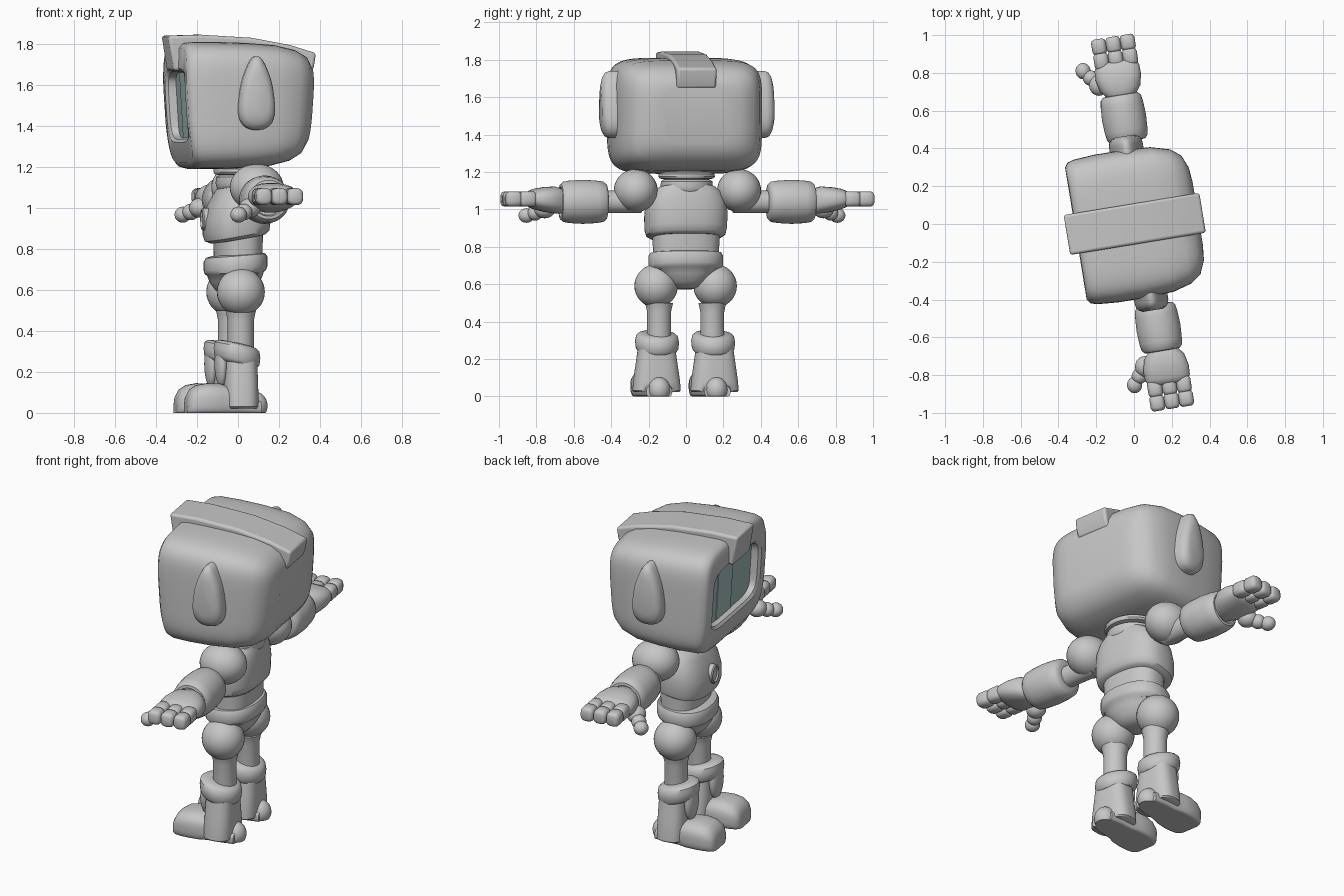
import bpy, bmesh
from math import sin, cos, pi, radians, copysign
from mathutils import Matrix, Vector

if "Cube" in bpy.data.objects:
    bpy.data.objects.remove(bpy.data.objects["Cube"])

TURN = radians(9.3)  # the whole figure is turned slightly


def material(name, rgb):
    m = bpy.data.materials.new(name)
    m.use_nodes = True
    m.diffuse_color = (*rgb, 1)
    m.node_tree.nodes["Principled BSDF"].inputs["Base Color"].default_value = (*rgb, 1)
    return m


GREY = material("light grey", (.57, .57, .57))
TEAL = material("screen teal", (.34, .50, .49))
PALE = material("pale teal", (.38, .54, .53))


def finish(bm, name, mat=GREY, bevel=0):
    bmesh.ops.recalc_face_normals(bm, faces=bm.faces)
    mesh = bpy.data.meshes.new(name)
    bm.to_mesh(mesh)
    bm.free()
    mesh.materials.append(mat)
    ob = bpy.data.objects.new(name, mesh)
    bpy.context.collection.objects.link(ob)
    ob.rotation_euler.z = TURN
    if bevel:
        mod = ob.modifiers.new("Bevel", "BEVEL")
        mod.width, mod.segments = bevel, 3
    bpy.ops.object.select_all(action="DESELECT")
    ob.select_set(True)
    bpy.context.view_layer.objects.active = ob
    bpy.ops.object.shade_smooth_by_angle(angle=radians(40))
    return ob


def loft(name, axis, sections, n=2.0, taper=0, shear=0, tuck=0, count=40):
    """Superellipse rings (position, centre a, centre b, half a, half b) along an axis."""
    bm = bmesh.new()
    rings = []
    for p, ca, cb, ha, hb in sections:
        ring = []
        for i in range(count):
            t = 2 * pi * (i + .5) / count
            c, s = cos(t), sin(t)
            a = ca + ha * copysign(abs(c) ** (2 / n), c) * (1 - taper * s)
            b = cb + hb * copysign(abs(s) ** (2 / n), s)
            x, y, z = {"x": (p, a, b), "y": (a, p, b), "z": (a, b, p)}[axis]
            z += shear * x
            x *= 1 - tuck * (z - 1.65) ** 2
            ring.append(bm.verts.new((x, y, max(z, 0))))
        rings.append(ring)
    for r, q in zip(rings, rings[1:]):
        for i in range(count):
            j = (i + 1) % count
            bm.faces.new((r[i], r[j], q[j], q[i]))
    bm.faces.new(rings[0])
    bm.faces.new(rings[-1])
    return finish(bm, name)


def ball(name, centre, scale):
    bm = bmesh.new()
    place = Matrix.Translation(centre) @ Matrix.Diagonal((*scale, 1))
    bmesh.ops.create_uvsphere(bm, u_segments=32, v_segments=18, radius=1, matrix=place)
    for v in bm.verts:
        v.co.z = max(v.co.z, 0)
    return finish(bm, name)


def plate(name, centre, size, mat):
    bm = bmesh.new()
    bmesh.ops.create_cube(bm, size=1, matrix=Matrix.Translation(centre) @ Matrix.Diagonal((*size, 1)))
    for v in bm.verts:
        v.co.x -= .06 * (v.co.z - 1.5)
    return finish(bm, name, mat)


# Head: rounded box with a recessed face opening, tucked in towards the chin
head = [(.342, .18, .15), (.335, .25, .19), (.305, .32, .24), (.25, .36, .272), (.15, .388, .295),
        (0, .396, .306), (-.15, .396, .31), (-.26, .388, .31), (-.295, .378, .302), (-.312, .355, .28),
        (-.312, .30, .18), (-.298, .285, .165), (-.25, .28, .16)]
loft("head", "x", [(x, 0, 1.5, hy, hz) for x, hy, hz in head], n=5.5, tuck=.7, count=72)

# Screen and its paler band
plate("screen", (-.251, 0, 1.5), (.008, .55, .32), TEAL)
plate("screen_band", (-.256, .05, 1.5), (.004, .18, .32), PALE)

# Crest strip running over the top of the head
bm = bmesh.new()
outline = [(-.335, 1.67), (-.362, 1.84), (-.2, 1.845), (.05, 1.83), (.24, 1.795), (.37, 1.755),
           (.36, 1.69), (.343, 1.645), (.25, 1.645), (.2, 1.7), (-.25, 1.7), (-.27, 1.67)]
base = bm.faces.new([bm.verts.new((x, -.107, z)) for x, z in outline])
side = bmesh.ops.extrude_face_region(bm, geom=[base])["geom"]
bmesh.ops.translate(bm, vec=Vector((0, .214, 0)),
                    verts=[v for v in side if isinstance(v, bmesh.types.BMVert)])
finish(bm, "head_crest", bevel=.014)

# Neck rings, chest, badge ring, waist and pelvis
neck = [(1.08, .12), (1.10, .135), (1.12, .14), (1.15, .138), (1.16, .12), (1.165, .145),
        (1.175, .152), (1.19, .15), (1.20, .12), (1.24, .12)]
loft("neck", "z", [(z, .02, 0, r * .92, r) for z, r in neck])
chest = [(.85, 0, .13, .19), (.865, -.005, .152, .212), (.90, -.008, .16, .22), (.97, -.006, .16, .222),
         (1.03, 0, .147, .217), (1.08, .01, .13, .19), (1.11, .015, .115, .155), (1.12, .02, .08, .1)]
loft("chest", "z", [(z, cx, 0, hx, hy) for z, cx, hx, hy in chest], n=2.6, shear=.18)
badge = [(-.13, .055), (-.174, .055), (-.18, .049), (-.18, .043), (-.172, .037)]
loft("chest_ring", "x", [(x, 0, .945, r * .85, r) for x, r in badge])
loft("waist", "z", [(.68, 0, 0, .112, .175), (.88, 0, 0, .117, .18)], n=2.5)
pelvis = [(.575, .04, .04), (.585, .075, .085), (.61, .1, .12), (.65, .125, .155), (.68, .135, .182),
          (.688, .146, .195), (.705, .152, .2), (.75, .152, .2), (.768, .142, .19), (.775, .11, .16)]
loft("pelvis", "z", [(z, -.012, 0, hx, hy) for z, hx, hy in pelvis], n=2.3, shear=.08)

for s, tag in ((-1, "left"), (1, "right")):
    # Teardrop ear
    ear = [(.36, 1), (.42, 1), (.442, .95), (.458, .8), (.467, .58)]
    loft(tag + "_ear", "y", [(s * y, .025, 1.56, .083 * k, .18 * k) for y, k in ear], n=2.35, taper=.42)

    # Shoulder and arm
    ball(tag + "_shoulder", (.047, s * .28, 1.1), (.132, .117, .115))
    loft(tag + "_upper_arm", "y", [(s * y, .037, 1.04, .06, .06) for y in (.25, .5)])
    forearm = [(.435, .07), (.44, .095), (.455, .108), (.495, .114), (.565, .118), (.635, .114),
               (.67, .108), (.685, .095), (.687, .08), (.665, .075)]
    loft(tag + "_forearm", "y", [(s * y, .039, 1.04, r, r) for y, r in forearm])

    # Hand with three fingers and a thumb
    palm = [(.65, 1.04, .06, .06), (.69, 1.045, .085, .068), (.72, 1.05, .108, .072), (.78, 1.053, .122, .066),
            (.83, 1.055, .12, .055), (.855, 1.055, .108, .045), (.865, 1.055, .08, .03)]
    loft(tag + "_palm", "y", [(s * y, .044, z, hx, hz) for y, z, hx, hz in palm], n=2.5)
    for i in range(3):
        x = .046 + (i - 1) * .077
        for part, y0, y1 in (("knuckle", .835, .923), ("fingertip", .915, .997)):
            steps = [(y0, .025), (y0 + .005, .034), (y0 + .015, .0395), (y1 - .02, .0395),
                     (y1 - .006, .034), (y1, .024)]
            loft(f"{tag}_{part}_{i + 1}", "y", [(s * y, x, 1.055, r, r * 1.05) for y, r in steps],
                 n=2.8, count=24)
    ball(tag + "_thumb_base", (-.065, s * .755, 1.0), (.052, .056, .048))
    ball(tag + "_thumb_joint", (-.102, s * .80, .98), (.041, .041, .04))
    ball(tag + "_thumb_tip", (-.135, s * .842, .967), (.04, .043, .039))

    # Thigh ball and shin
    ball(tag + "_thigh", (-.012, s * .16, .59), (.117, .116, .116))
    shin = [(.2, .064), (.45, .064), (.48, .07), (.5, .075)]
    loft(tag + "_shin", "z", [(z, -.01, s * .144, r, r) for z, r in shin])

    # Boot: padded cuff with front tongue, flared gaiter, shoe and heel
    cuff = [(.23, .08, .09), (.235, .098, .105), (.25, .11, .114), (.285, .114, .118),
            (.315, .11, .112), (.328, .095, .098), (.333, .07, .07)]
    loft(tag + "_boot_cuff", "z", [(z, -.03, s * .152, hx, hy) for z, hx, hy in cuff], shear=-.22)
    ball(tag + "_boot_tongue", (-.108, s * .155, .24), (.032, .065, .115))
    gaiter = [(.022, .078, .118), (.03, .084, .128), (.08, .085, .125), (.16, .083, .113), (.25, .08, .1)]
    loft(tag + "_gaiter", "z", [(z, -.015, s * .157, hx, hy) for z, hx, hy in gaiter], n=2.8)
    shoe = [(-.284, .06, .05), (-.278, .08, .085), (-.262, .096, .115), (-.23, .106, .136), (-.18, .11, .145),
            (-.12, .106, .143), (-.07, .09, .13), (0, .085, .1), (.08, .07, .06)]
    loft(tag + "_shoe", "x", [(x, s * .158, h * .4, hy, h * .6) for x, hy, h in shoe], n=2.8)
    ball(tag + "_heel", (.058, s * .155, .035), (.062, .06, .068))
